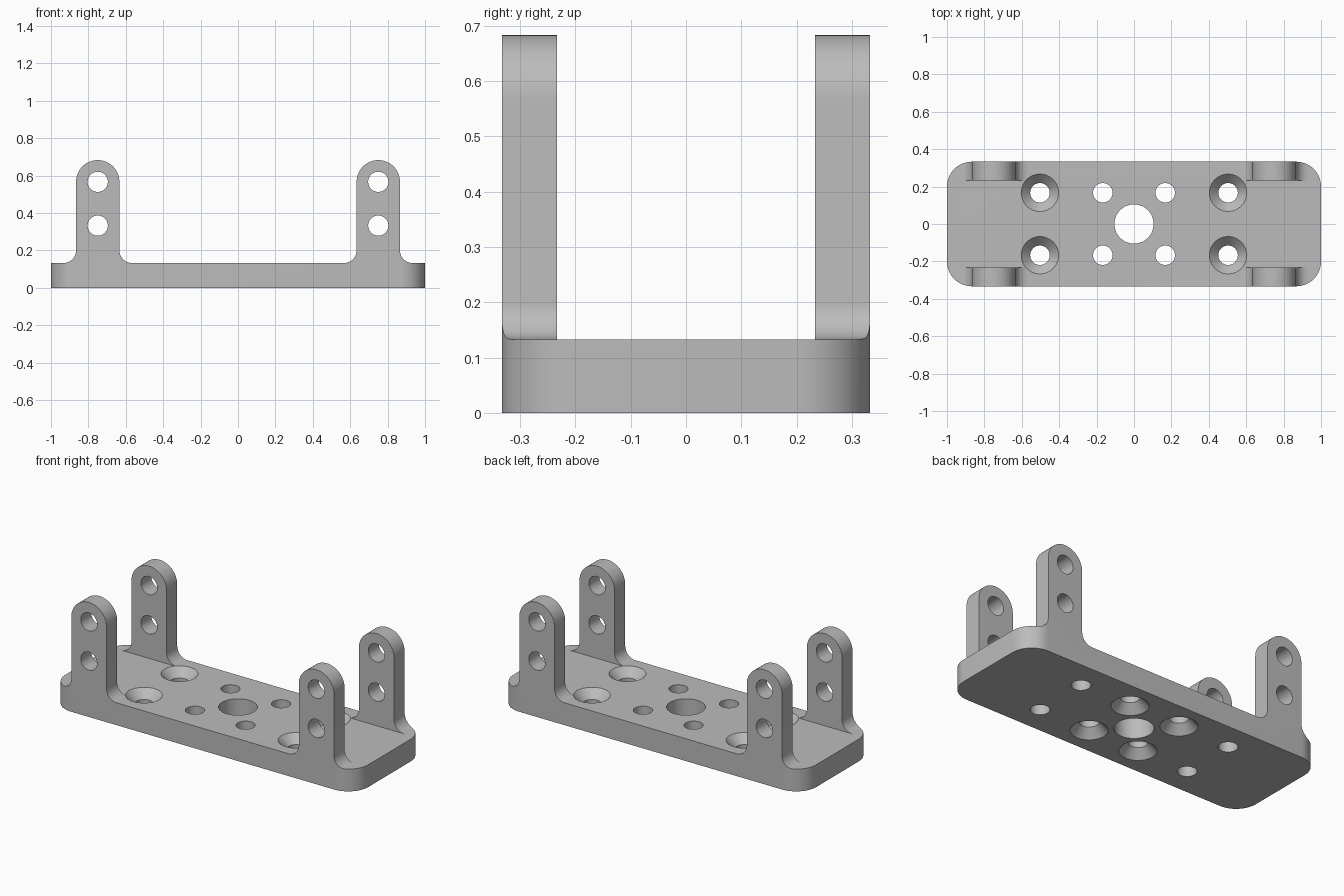
import bpy
import bmesh
from math import pi, cos, sin
from mathutils import Matrix

if "Cube" in bpy.data.objects:
    bpy.data.objects.remove(bpy.data.objects["Cube"])

# Main dimensions
HALF_Y, PLATE_Z, CORNER = 0.333, 0.133, 0.133
EAR_X, EAR_R, EAR_TOP, EAR_INNER = 0.75, 0.116, 0.567, 0.233
FILLET, HOLE, SINK, BORE = 0.067, 0.052, 0.1, 0.105


def arc(cx, cy, r, start, end, n=16):
    angles = [start + (end - start) * i / n for i in range(n + 1)]
    return [(cx + r * cos(a), cy + r * sin(a)) for a in angles]


def finish(name, bm):
    bmesh.ops.recalc_face_normals(bm, faces=bm.faces)
    mesh = bpy.data.meshes.new(name)
    bm.to_mesh(mesh)
    bm.free()
    obj = bpy.data.objects.new(name, mesh)
    bpy.context.collection.objects.link(obj)
    return obj


def prism(name, points, low, high):
    """Extrude a flat outline along z."""
    bm = bmesh.new()
    face = bm.faces.new([bm.verts.new((x, y, low)) for x, y in points])
    new = bmesh.ops.extrude_face_region(bm, geom=[face])["geom"]
    verts = [v for v in new if isinstance(v, bmesh.types.BMVert)]
    bmesh.ops.translate(bm, verts=verts, vec=(0, 0, high - low))
    return finish(name, bm)


def add_bore(bm, profile, matrix, n=48):
    """Closed round solid through (height, radius) rings."""
    rings = [[bm.verts.new(matrix @ Matrix.Rotation(2 * pi * i / n, 3, 'Z')
                           @ Matrix.Diagonal((r, r, z)) @ ONE)
              for i in range(n)] for z, r in profile]
    for a, b in zip(rings, rings[1:]):
        for i in range(n):
            j = (i + 1) % n
            bm.faces.new((a[i], a[j], b[j], b[i]))
    bm.faces.new(rings[0][::-1])
    bm.faces.new(rings[-1])


def cut(target, tool, operation):
    tool.hide_render = True
    mod = target.modifiers.new(operation, 'BOOLEAN')
    mod.operation, mod.solver, mod.object = operation, 'EXACT', tool
    bpy.context.view_layer.objects.active = target
    bpy.ops.object.modifier_apply(modifier=mod.name)
    bpy.data.objects.remove(tool)


# Front silhouette: plate with two filleted, round-topped ears
def ear_outline(cx):
    foot, z = EAR_R + FILLET, PLATE_Z + FILLET
    return (arc(cx + foot, z, FILLET, 1.5 * pi, pi, 10)
            + arc(cx, EAR_TOP, EAR_R, 0, pi, 32)
            + arc(cx - foot, z, FILLET, 0, -pi / 2, 10))


outline = ([(-1.2, 0), (1.2, 0), (1.2, PLATE_Z)]
           + ear_outline(EAR_X) + ear_outline(-EAR_X) + [(-1.2, PLATE_Z)])
bracket = prism("bracket", outline, -0.5, 0.5)
bracket.data.transform(Matrix.Rotation(pi / 2, 4, 'X'))

# Round the plan corners
cx, cy = 1 - CORNER, HALF_Y - CORNER
plan = (arc(cx, cy, CORNER, 0, pi / 2) + arc(-cx, cy, CORNER, pi / 2, pi)
        + arc(-cx, -cy, CORNER, pi, 1.5 * pi)
        + arc(cx, -cy, CORNER, 1.5 * pi, 2 * pi))
cut(bracket, prism("plan_cutter", plan, -0.2, 1), 'INTERSECT')

# Open the channel between the front and back ears
channel = [(-1.3, -EAR_INNER), (1.3, -EAR_INNER),
           (1.3, EAR_INNER), (-1.3, EAR_INNER)]
cut(bracket, prism("channel_cutter", channel, PLATE_Z, 1), 'DIFFERENCE')

# Bores: centre, countersunk screw holes and ear holes
ONE = Matrix.Translation((1, 0, 1)).to_translation()
bm = bmesh.new()


def bore_at(profile, x, y, flip=1):
    solid = bmesh.new()
    add_bore(solid, profile, Matrix.Identity(3))
    solid.transform(Matrix.Translation((x, y, PLATE_Z / 2))
                    @ Matrix.Diagonal((1, 1, flip, 1)))
    temp = bpy.data.meshes.new("temp")
    solid.to_mesh(temp)
    solid.free()
    bm.from_mesh(temp)
    bpy.data.meshes.remove(temp)


half, depth, over = PLATE_Z / 2, 0.05, 0.02
slope = (SINK - HOLE) / depth
sink_profile = [(-half - over, HOLE), (half - depth, HOLE),
                (half + over, SINK + slope * over)]
bore_at([(-0.2, BORE), (0.2, BORE)], 0, 0)
for sx in (-1, 1):
    for sy in (-1, 1):
        bore_at(sink_profile, sx * 0.503, sy * 0.167)
        bore_at(sink_profile, sx * 0.167, sy * 0.167, -1)
cut(bracket, finish("plate_bores", bm), 'DIFFERENCE')

bm = bmesh.new()
turn = Matrix.Rotation(pi / 2, 3, 'X')
for sx in (-1, 1):
    for z in (0.333, EAR_TOP):
        start = len(bm.verts)
        add_bore(bm, [(-0.5, 0.054), (0.5, 0.054)], turn)
        bm.verts.ensure_lookup_table()
        bmesh.ops.translate(bm, verts=bm.verts[start:], vec=(sx * EAR_X, 0, z))
cut(bracket, finish("ear_bores", bm), 'DIFFERENCE')

# Plain grey finish
grey = bpy.data.materials.new("plain grey")
grey.use_nodes = True
colour = (0.5, 0.5, 0.5, 1)
grey.diffuse_color = colour
grey.node_tree.nodes["Principled BSDF"].inputs["Base Color"].default_value = colour
bracket.data.materials.clear()
bracket.data.materials.append(grey)

bpy.ops.object.select_all(action='DESELECT')
bracket.select_set(True)
bpy.context.view_layer.objects.active = bracket
bpy.ops.object.shade_smooth_by_angle(angle=pi / 6)
